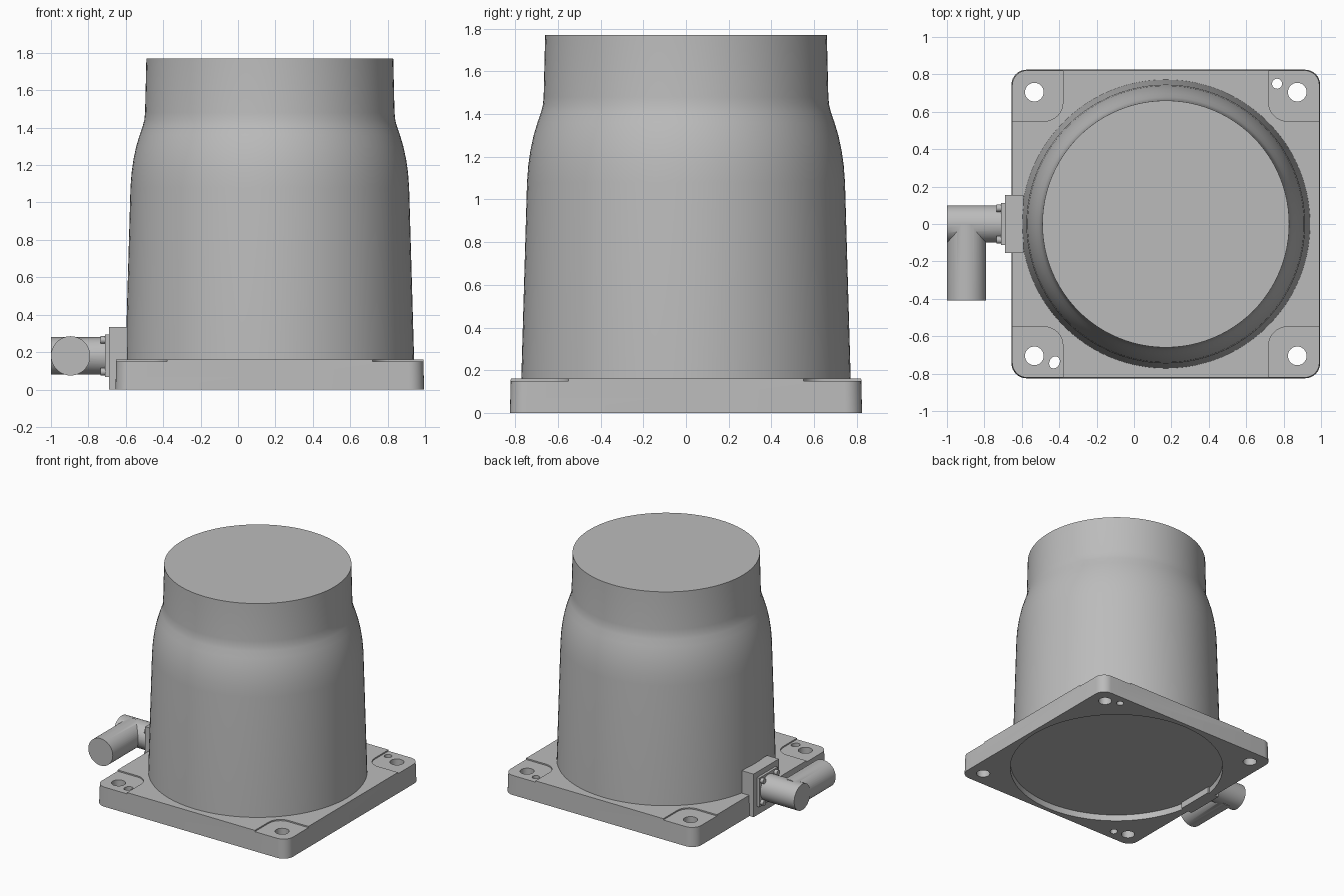
import bpy, bmesh
from math import pi, sin, cos
from mathutils import Matrix, Vector

if "Cube" in bpy.data.objects:
    bpy.data.objects.remove(bpy.data.objects["Cube"])

grey = bpy.data.materials.new("light_grey")
grey.use_nodes = True
colour = (0.5, 0.5, 0.5, 1)
grey.diffuse_color = colour
grey.node_tree.nodes["Principled BSDF"].inputs["Base Color"].default_value = colour

CX = 0.17        # centre of the housing and base
HALF = 0.825     # half width of the base
TOP = 0.16       # top of the base


def finish(name, bm):
    bmesh.ops.recalc_face_normals(bm, faces=bm.faces)
    mesh = bpy.data.meshes.new(name)
    bm.to_mesh(mesh)
    bm.free()
    mesh.materials.append(grey)
    ob = bpy.data.objects.new(name, mesh)
    bpy.context.collection.objects.link(ob)
    return ob


def activate(ob):
    bpy.ops.object.select_all(action='DESELECT')
    ob.select_set(True)
    bpy.context.view_layer.objects.active = ob


def smooth(ob):
    activate(ob)
    bpy.ops.object.shade_smooth_by_angle(angle=0.6)


def rounded_block(name, x, y, z, half, radius, draft=0.0):
    """Square block with rounded vertical corners, narrowing by draft at its top."""
    bm = bmesh.new()
    rings = []
    for level, shrink in ((z[0], 0), (z[1], draft)):
        ring = []
        for quarter in range(4):
            for step in range(9):
                a = (quarter + step / 8) * pi / 2
                mid = (quarter + 0.5) * pi / 2
                reach = (half - radius - shrink) * 2 ** 0.5
                ring.append(bm.verts.new((x + reach * cos(mid) + radius * cos(a),
                                          y + reach * sin(mid) + radius * sin(a), level)))
        rings.append(ring)
    low, high = rings
    n = len(low)
    bm.faces.new(low[::-1])
    bm.faces.new(high)
    for i in range(n):
        j = (i + 1) % n
        bm.faces.new((low[i], low[j], high[j], high[i]))
    return finish(name, bm)


def box(name, low, high):
    bm = bmesh.new()
    bmesh.ops.create_cube(bm, size=1)
    for v in bm.verts:
        v.co = [a + (b - a) * (c + 0.5) for a, b, c in zip(low, high, v.co)]
    return finish(name, bm)


def cylinder(name, start, end, radius, segments=48):
    start, end = Vector(start), Vector(end)
    axis = end - start
    turn = axis.to_track_quat('Z', 'Y').to_matrix().to_4x4()
    bm = bmesh.new()
    bmesh.ops.create_cone(bm, cap_ends=True, segments=segments, radius1=radius, radius2=radius,
                          depth=axis.length, matrix=Matrix.Translation((start + end) / 2) @ turn)
    return finish(name, bm)


def boolean(ob, other, operation='DIFFERENCE'):
    other.hide_render = True
    activate(ob)
    mod = ob.modifiers.new("cut", 'BOOLEAN')
    mod.object, mod.operation, mod.solver = other, operation, 'EXACT'
    bpy.ops.object.modifier_apply(modifier=mod.name)
    bpy.data.objects.remove(other)


# Square base plate with shallow corner pads, bolt holes and round opening
base = rounded_block("base_plate", CX, 0, (0, TOP), HALF, 0.08, 0.004)
for sx in (-1, 1):
    for sy in (-1, 1):
        pad = rounded_block("pad_cutter", CX + sx * 0.75, sy * 0.75, (TOP - 0.01, TOP + 0.1), 0.2, 0.1)
        boolean(base, pad)
        x, y = CX + sx * 0.703, sy * 0.705
        boolean(base, cylinder("bolt_cutter", (x, y, -0.1), (x, y, 0.3), 0.05, 32))
boolean(base, cylinder("pin_cutter", (0.765, 0.75, -0.1), (0.765, 0.75, 0.3), 0.027, 24))
slot = cylinder("slot_cutter", (0, 0, -0.1), (0, 0, 0.3), 0.027, 24)
slot.data.transform(Matrix.Translation((-0.425, -0.74, 0)) @ Matrix.Rotation(-0.5, 4, 'Z')
                    @ Matrix.Diagonal((1, 1.25, 1, 1)))
boolean(base, slot)
boolean(base, cylinder("opening_cutter", (CX, 0, -0.1), (CX, 0, 0.05), 0.79, 96))
smooth(base)

# Tapered round housing with a shouldered neck
profile = [(0.772, 0.15), (0.745, 1.08), (0.739, 1.16), (0.729, 1.23), (0.714, 1.3),
           (0.696, 1.36), (0.679, 1.41), (0.671, 1.44), (0.667, 1.48), (0.66, 1.77)]
bm = bmesh.new()
rings = [[bm.verts.new((CX + r * cos(2 * pi * i / 96), r * sin(2 * pi * i / 96), z))
          for i in range(96)] for r, z in profile]
for low, high in zip(rings, rings[1:]):
    for i in range(96):
        j = (i + 1) % 96
        bm.faces.new((low[i], low[j], high[j], high[i]))
bm.faces.new(rings[0][::-1])
bm.faces.new(rings[-1])
smooth(finish("housing", bm))

# Connector mounting block and flange on the right side
Z = 0.18
box("connector_block", (-0.69, -0.155, 0), (-0.59, 0.155, 0.335))
box("connector_flange", (-0.71, -0.113, Z - 0.113), (-0.68, 0.113, Z + 0.113))
for sy in (-1, 1):
    for sz in (-1, 1):
        screw = cylinder("flange_screw", (-0.735, sy * 0.085, Z + sz * 0.085),
                         (-0.7, sy * 0.085, Z + sz * 0.085), 0.02, 16)
        smooth(screw)

# Elbow connector: stub along x, cable outlet towards the front
elbow = cylinder("elbow_connector", (-1, 0, Z), (-0.7, 0, Z), 0.1)
boolean(elbow, cylinder("outlet", (-0.895, -0.41, Z), (-0.895, 0, Z), 0.105), 'UNION')
smooth(elbow)
